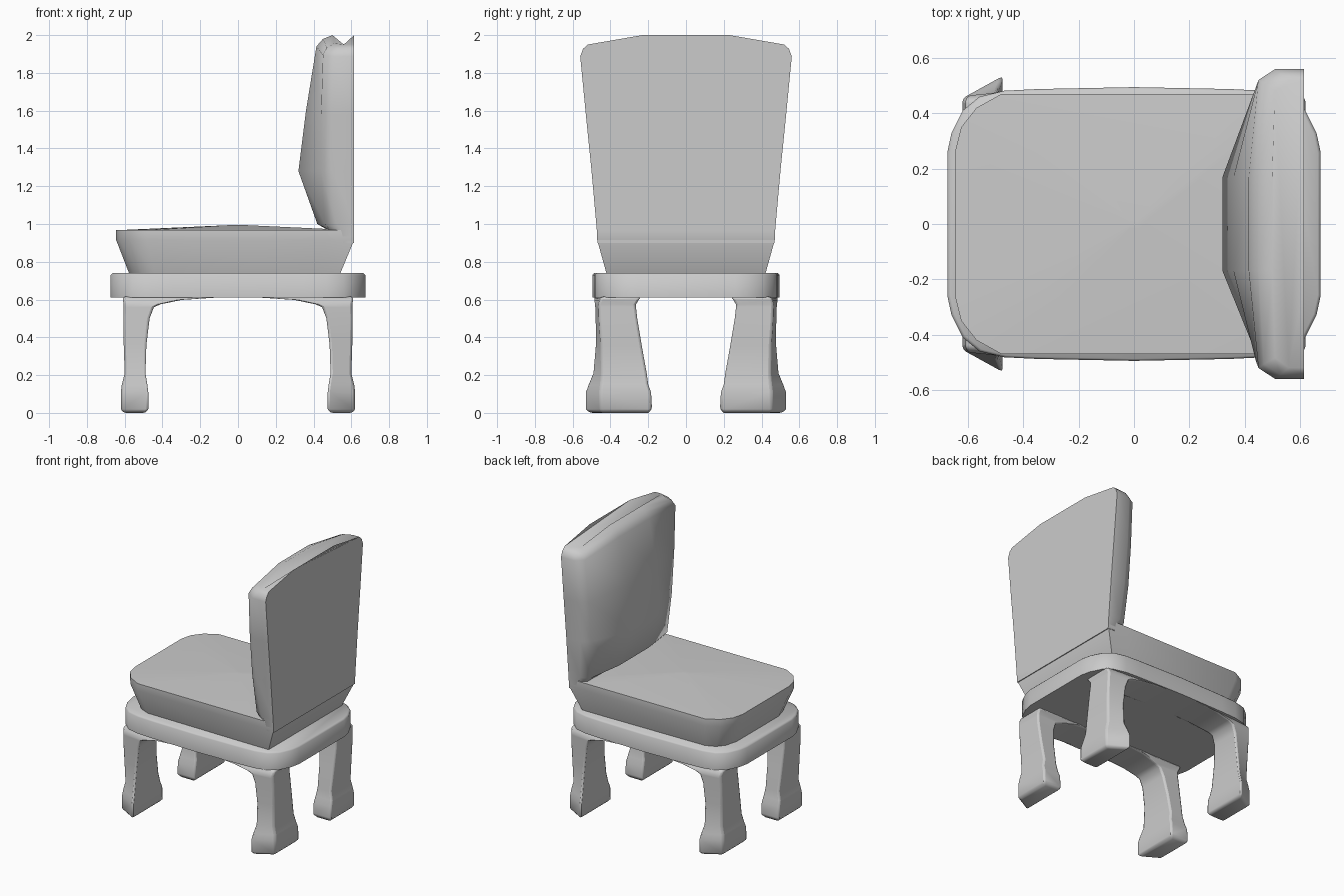
import bpy, bmesh

if "Cube" in bpy.data.objects:
    bpy.data.objects.remove(bpy.data.objects["Cube"])


def loft(name, rings, angle=1.0, bevel=0.0):
    """Skin a stack of closed rings (equal point counts) and cap both ends."""
    bm = bmesh.new()
    loops = [[bm.verts.new(p) for p in ring] for ring in rings]
    n = len(loops[0])
    for a, b in zip(loops, loops[1:]):
        for i in range(n):
            j = (i + 1) % n
            bm.faces.new((a[i], a[j], b[j], b[i]))
    bm.faces.new(loops[0][::-1])
    bm.faces.new(loops[-1])
    bmesh.ops.recalc_face_normals(bm, faces=bm.faces)
    mesh = bpy.data.meshes.new(name)
    bm.to_mesh(mesh)
    bm.free()
    obj = bpy.data.objects.new(name, mesh)
    bpy.context.collection.objects.link(obj)
    if bevel:
        mod = obj.modifiers.new("rounding", "BEVEL")
        mod.width, mod.segments, mod.limit_method = bevel, 2, "ANGLE"
        mod.angle_limit = 0.8
    bpy.ops.object.select_all(action="DESELECT")
    bpy.context.view_layer.objects.active = obj
    obj.select_set(True)
    bpy.ops.object.shade_smooth_by_angle(angle=angle)
    return obj


def mirror_y(half):
    return half + [(x, -y) for x, y in reversed(half)]


def at(outline, z, s=1.0):
    return [(x * s, y * s, z) for x, y in outline]


# Seat frame: rounded slab
quarter = [(0.675, 0.26), (0.66, 0.33), (0.62, 0.41), (0.56, 0.46), (0.47, 0.482), (0.35, 0.488)]
frame = mirror_y(quarter + [(0, 0.495)] + [(-x, y) for x, y in reversed(quarter)])
loft("seat_frame", [at(frame, 0.61), at(frame, 0.73), at(frame, 0.74, 0.985)], 1.2)

# Seat cushion: flares upward, softly crowned top
low = mirror_y([(-0.575, 0.24), (-0.55, 0.33), (-0.51, 0.38), (-0.44, 0.41), (0.40, 0.42), (0.54, 0.42)])
high = mirror_y([(-0.645, 0.27), (-0.625, 0.35), (-0.57, 0.42), (-0.48, 0.47), (0.45, 0.47), (0.615, 0.47)])
loft("seat_cushion", [at(low, 0.735), at(high, 0.915), at(high, 0.967), at(high, 0.995, 0.03)], 1.0)

# Backrest: (z, half width, side front x, centre front x)
sections = [
    (0.90, 0.468, 0.53, 0.52), (0.965, 0.472, 0.49, 0.48), (1.00, 0.475, 0.46, 0.42),
    (1.28, 0.50, 0.44, 0.32), (1.60, 0.53, 0.44, 0.36), (1.94, 0.56, 0.45, 0.415),
    (1.98, 0.545, 0.47, 0.45), (2.00, 0.52, 0.51, 0.50),
]
rings = []
for z, w, e, b in sections:
    half = [(b, 0.17), (e, w * 0.93), (min(e + 0.06, 0.56), w), (0.615, w), (0.615, 0.23)]
    arch = max(0, (z - 1.28) / 0.72) * 0.05
    rings.append([(x, y, z - arch * max(0, abs(y) - 0.23) / 0.29) for x, y in mirror_y(half)])
loft("backrest", rings, 1.0)

# Legs: (z, inner x, outer x, inner y, outer y, outward slant)
leg = [
    (0.00, 0.49, 0.605, 0.20, 0.515, 0.07), (0.02, 0.475, 0.62, 0.18, 0.535, 0.08),
    (0.11, 0.475, 0.62, 0.185, 0.535, 0.08), (0.15, 0.48, 0.615, 0.20, 0.52, 0.07),
    (0.21, 0.49, 0.60, 0.208, 0.495, 0.05), (0.36, 0.485, 0.605, 0.235, 0.48, 0.03),
    (0.50, 0.468, 0.607, 0.258, 0.48, 0.02), (0.56, 0.445, 0.605, 0.265, 0.482, 0.02),
    (0.575, 0.41, 0.605, 0.265, 0.484, 0.02), (0.598, 0.30, 0.61, 0.25, 0.486, 0.03),
    (0.615, 0.05, 0.61, 0.24, 0.488, 0.04),
]
for xname, sx in (("left", -1), ("right", 1)):
    for yname, sy in (("front", -1), ("back", 1)):
        loft(f"{yname}_{xname}_leg",
             [[(sx * xi, sy * yi, z), (sx * xo, sy * yi, z),
               (sx * xo, sy * (yo - s), z), (sx * xi, sy * yo, z)]
              for z, xi, xo, yi, yo, s in leg], 1.0, 0.012)
